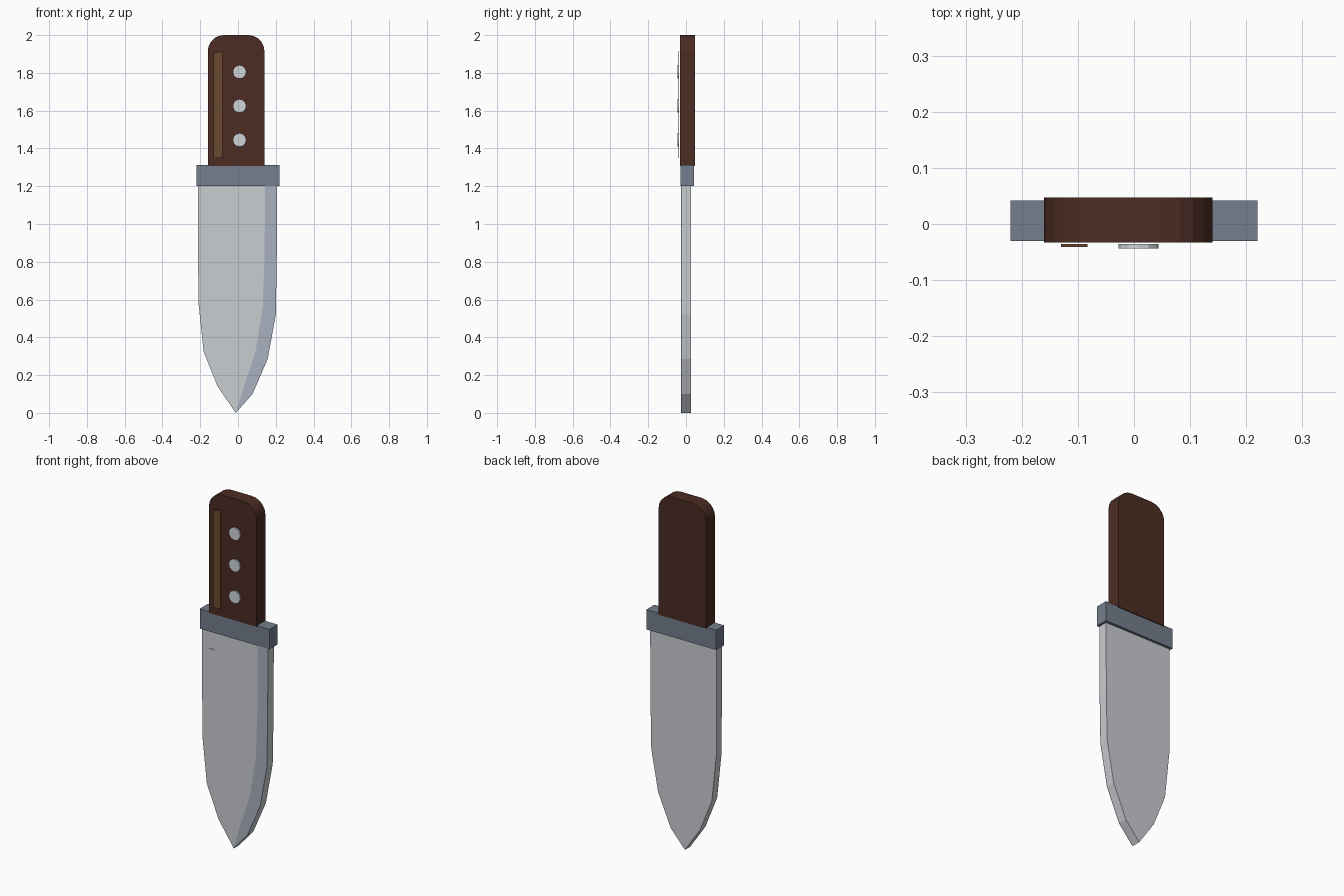
import bpy, bmesh, math

if "Cube" in bpy.data.objects:
    bpy.data.objects.remove(bpy.data.objects["Cube"])


def srgb(c):
    c /= 255
    return c / 12.92 if c <= 0.04045 else ((c + 0.055) / 1.055) ** 2.4


def material(name, r, g, b):
    m = bpy.data.materials.new(name)
    m.diffuse_color = (srgb(r), srgb(g), srgb(b), 1)
    m.use_nodes = True
    m.node_tree.nodes["Principled BSDF"].inputs["Base Color"].default_value = m.diffuse_color
    return m


steel = material("blade steel", 202, 205, 209)
edge_steel = material("edge steel", 168, 177, 191)
guard_grey = material("guard grey", 116, 126, 141)
wood = material("dark wood", 76, 44, 35)
light_wood = material("light wood", 107, 73, 46)
rivet_metal = material("rivet metal", 208, 213, 218)


def slab(name, outline, y0, y1, mat):
    """Extrude an (x, z) outline from y0 (front) to y1 (back)."""
    bm = bmesh.new()
    face = bm.faces.new([bm.verts.new((x, y0, z)) for x, z in outline])
    new = bmesh.ops.extrude_face_region(bm, geom=[face])["geom"]
    for v in new:
        if isinstance(v, bmesh.types.BMVert):
            v.co.y = y1
    bmesh.ops.recalc_face_normals(bm, faces=bm.faces)
    mesh = bpy.data.meshes.new(name)
    bm.to_mesh(mesh)
    bm.free()
    mesh.materials.append(mat)
    obj = bpy.data.objects.new(name, mesh)
    bpy.context.collection.objects.link(obj)
    return obj


def rect(x0, x1, z0, z1):
    return [(x0, z0), (x1, z0), (x1, z1), (x0, z1)]


def arc(cx, cz, r, a0, a1, n):
    return [(cx + r * math.cos(math.radians(a0 + (a1 - a0) * i / n)),
             cz + r * math.sin(math.radians(a0 + (a1 - a0) * i / n)))
            for i in range(n + 1)]


# Blade: spine down to the tip, then up the cutting edge
tip = (-0.012, 0.0)
spine = [(-0.212, 1.21), (-0.21, 0.59), (-0.182, 0.325), (-0.108, 0.14)]
cutting = [(0.077, 0.10), (0.157, 0.285), (0.2, 0.52), (0.205, 0.8), (0.207, 1.21)]
slab("blade", spine + [tip] + cutting, -0.021, 0.027, steel)

# Ground edge strip and groove on the front of the blade
inner = [(0.143, 1.21), (0.141, 0.85), (0.131, 0.56), (0.093, 0.325), (0.034, 0.15)]
slab("ground_edge", [tip] + cutting + inner, -0.026, -0.021, edge_steel)
slab("blade_groove", rect(-0.164, -0.132, 0.445, 1.1), -0.025, -0.021, steel)

# Guard
slab("guard", rect(-0.22, 0.22, 1.2, 1.313), -0.03, 0.042, guard_grey)

# Handle with rounded top corners
r = 0.085
slab("handle", [(-0.16, 1.307), (0.14, 1.307)]
     + arc(0.14 - r, 2 - r, r, 0, 90, 5)
     + arc(-0.16 + r, 2 - r, r, 90, 180, 5), -0.033, 0.047, wood)

# Light strip and rivets on the front of the handle
slab("handle_strip", [(-0.13, 1.35), (-0.083, 1.35), (-0.083, 1.915), (-0.13, 1.902)],
     -0.041, -0.036, light_wood)
for i in range(3):
    slab("rivet_%d" % (i + 1), arc(0.008, 1.445 + 0.18 * i, 0.036, 0, 330, 11),
         -0.044, -0.036, rivet_metal)
